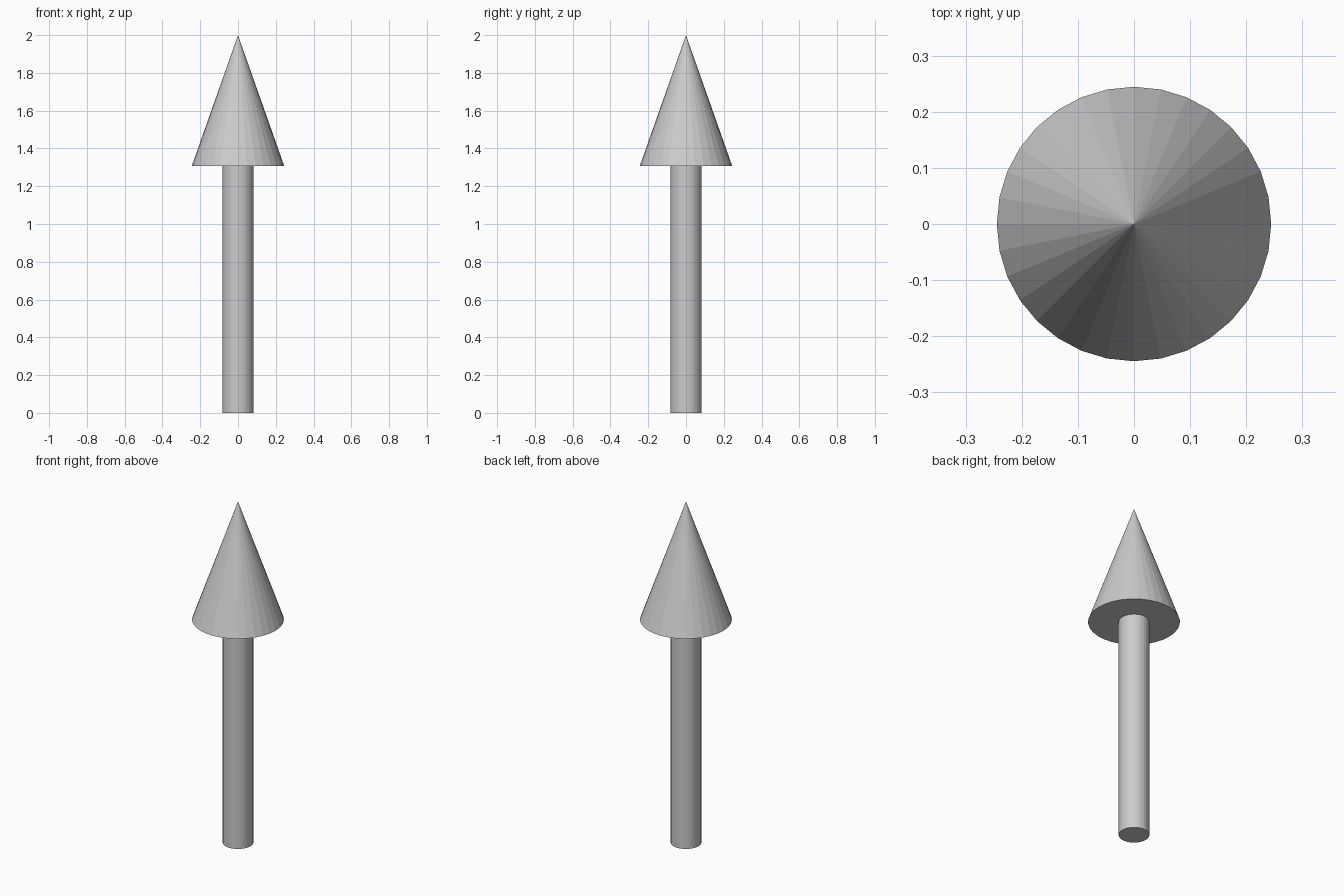
import bpy

if "Cube" in bpy.data.objects:
    bpy.data.objects.remove(bpy.data.objects["Cube"])

SIDES = 32
HEAD_Z = 1.308   # height where the shaft meets the arrow head
TOP_Z = 2.0


def round_part(name, r_bottom, r_top, z0, z1):
    """Flat-shaded cone or cylinder standing between two heights."""
    bpy.ops.mesh.primitive_cone_add(
        vertices=SIDES, radius1=r_bottom, radius2=r_top,
        depth=z1 - z0, location=(0, 0, (z0 + z1) / 2))
    bpy.context.object.name = name


# Straight shaft
round_part("shaft", 0.0815, 0.0815, 0.0, HEAD_Z)

# Pointed head with a closed flat base
round_part("arrow_head", 0.2445, 0.0, HEAD_Z, TOP_Z)
